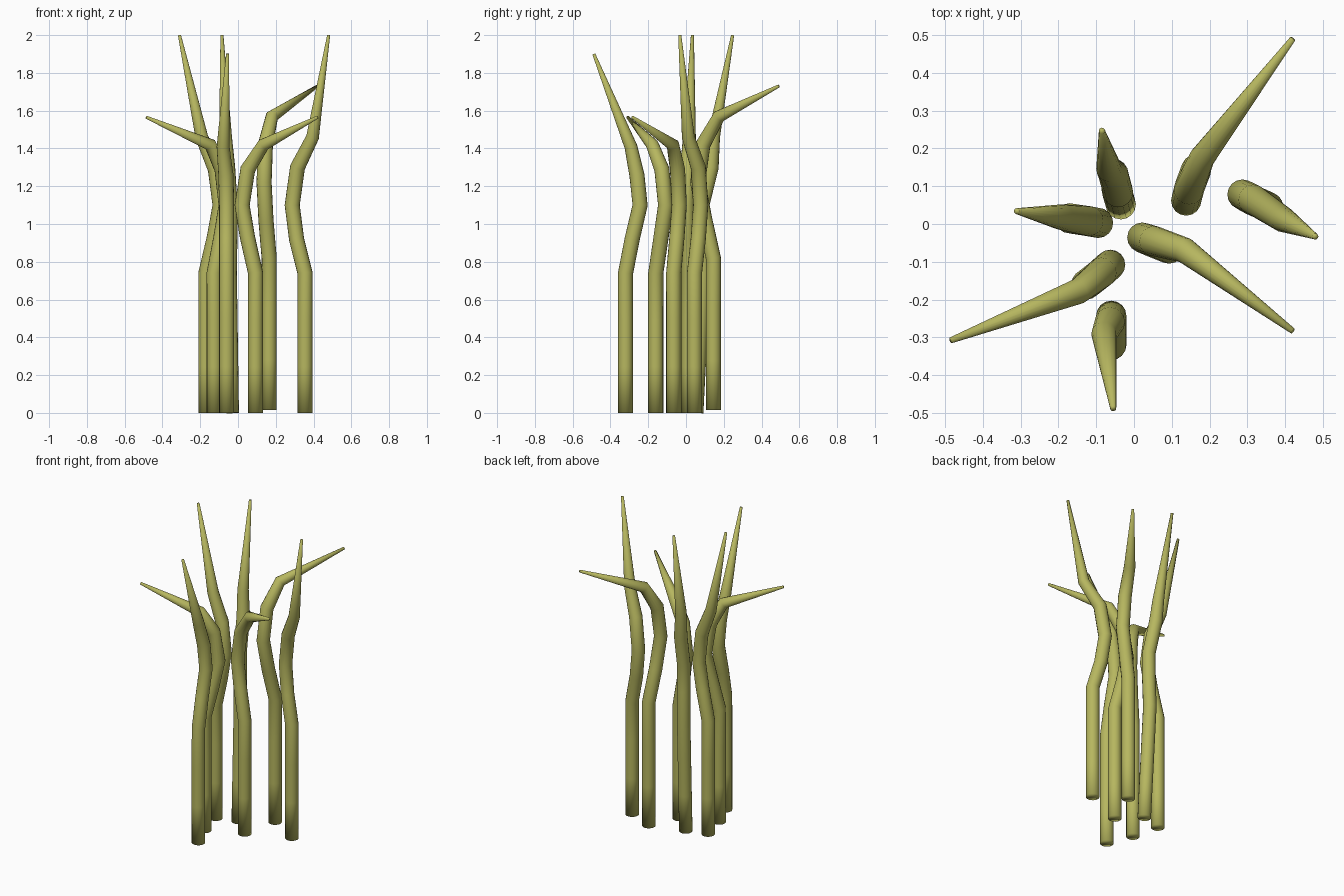
import bpy, bmesh, math
from mathutils import Vector

cube = bpy.data.objects.get("Cube")
if cube:
    bpy.data.objects.remove(cube, do_unlink=True)

SIDES = 16
RADIUS = 0.04
JOINT_RADIUS = 0.034
TIP_RADIUS = 0.008

green = bpy.data.materials.new("olive_green")
green.use_nodes = True
colour = (0.47, 0.47, 0.115, 1)
green.diffuse_color = colour
green.node_tree.nodes["Principled BSDF"].inputs["Base Color"].default_value = colour


def make_stalk(name, path):
    """Sweep a round section along the path, tapering after the last joint."""
    pts = [Vector(p) for p in path]
    # extra rings along the straight lower stem
    pts[1:1] = [pts[0].lerp(pts[1], t) for t in (0.33, 0.67)]
    last = len(pts) - 1
    bm = bmesh.new()
    rings = []
    for i, p in enumerate(pts):
        before = (p - pts[i - 1]).normalized() if i else Vector()
        after = (pts[i + 1] - p).normalized() if i < last else Vector()
        turn = Vector((0, 0, 1)).rotation_difference((before + after).normalized())
        r = TIP_RADIUS if i == last else JOINT_RADIUS if i == last - 1 else RADIUS
        ring = []
        for k in range(SIDES):
            a = math.tau * k / SIDES
            ring.append(bm.verts.new(p + turn @ Vector((r * math.cos(a), r * math.sin(a), 0))))
        rings.append(ring)
    for low, high in zip(rings, rings[1:]):
        for k in range(SIDES):
            n = (k + 1) % SIDES
            bm.faces.new((low[k], low[n], high[n], high[k]))
    # end caps
    bm.faces.new(rings[0][::-1])
    bm.faces.new(rings[-1])
    for f in bm.faces:
        f.smooth = True
    mesh = bpy.data.meshes.new(name)
    bm.to_mesh(mesh)
    bm.free()
    mesh.materials.append(green)
    bpy.context.collection.objects.link(bpy.data.objects.new(name, mesh))


# Each path: foot, top of stem, inward bend, waist, outward bend, joint, tip
make_stalk("back_left_stalk", [
    (.165, .145, .015), (.165, .145, .82), (.148, .1, 1.02), (.138, .062, 1.22),
    (.145, .09, 1.42), (.18, .175, 1.57), (.42, .49, 1.73)])
make_stalk("left_stalk", [
    (.355, .045, 0), (.355, .045, .74), (.31, .065, .92), (.287, .078, 1.1),
    (.315, .065, 1.3), (.395, .012, 1.46), (.48, -.033, 2)])
make_stalk("front_left_stalk", [
    (.093, -.065, 0), (.093, -.065, .74), (.05, -.048, .93), (.022, -.036, 1.1),
    (.052, -.045, 1.29), (.135, -.07, 1.42), (.42, -.283, 1.565)])
make_stalk("front_stalk", [
    (-.06, -.32, 0), (-.06, -.32, .74), (-.06, -.285, .92), (-.06, -.243, 1.1),
    (-.064, -.26, 1.26), (-.079, -.292, 1.41), (-.055, -.488, 1.9)])
make_stalk("front_right_stalk", [
    (-.126, -.16, 0), (-.126, -.16, .74), (-.09, -.132, .93), (-.063, -.108, 1.1),
    (-.085, -.128, 1.29), (-.147, -.178, 1.42), (-.485, -.308, 1.565)])
make_stalk("right_stalk", [
    (-.17, .015, 0), (-.17, .015, .74), (-.125, .008, .93), (-.095, .003, 1.1),
    (-.12, .008, 1.29), (-.192, .018, 1.46), (-.31, .034, 2)])
make_stalk("back_right_stalk", [
    (-.035, .052, 0), (-.046, .09, .74), (-.043, .085, .93), (-.042, .084, 1.1),
    (-.055, .133, 1.3), (-.066, .146, 1.46), (-.085, .247, 2)])
